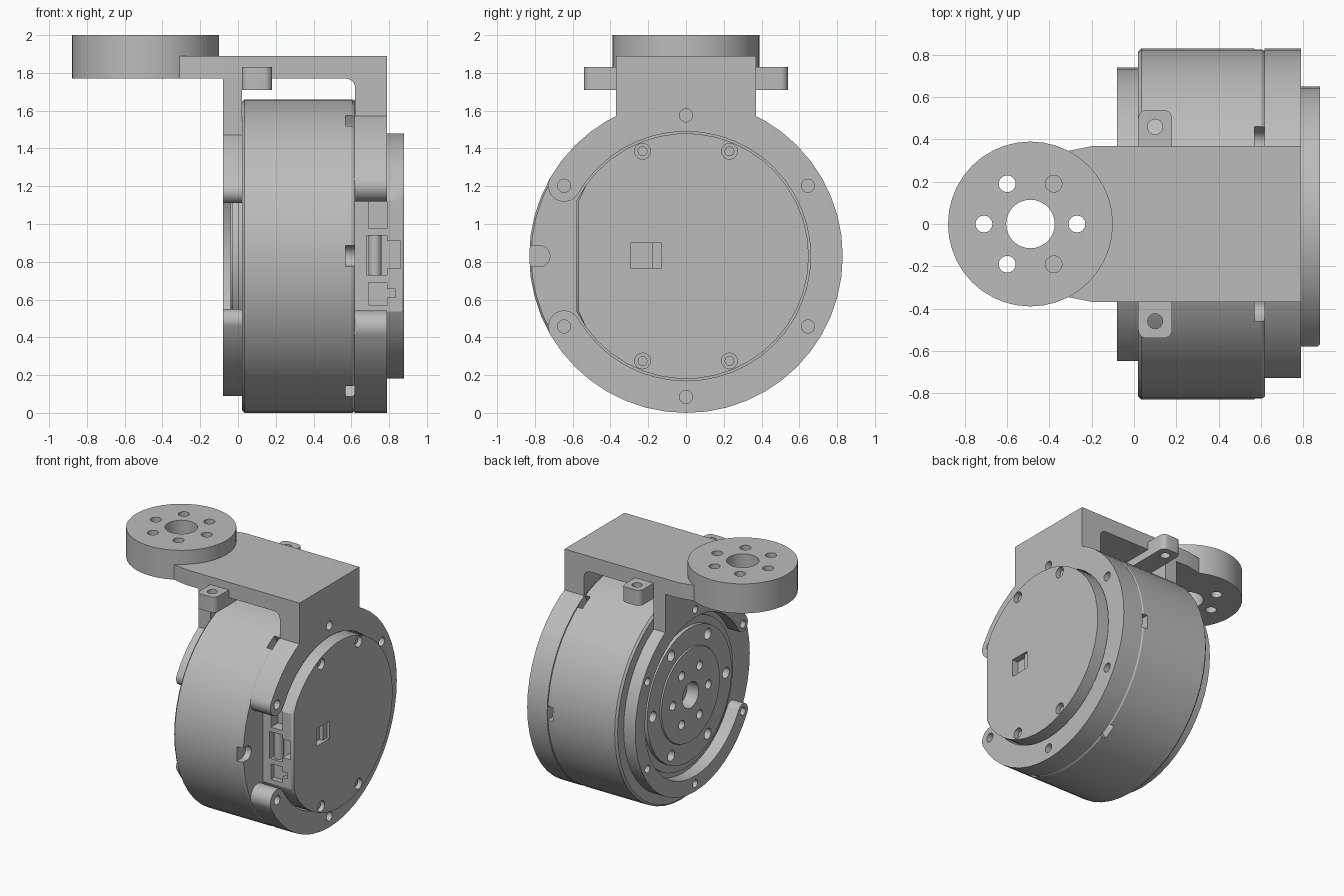
import bpy, bmesh, math
from math import cos, sin, pi, radians
from mathutils import Vector, Matrix

old = bpy.data.objects.get("Cube")
if old:
    bpy.data.objects.remove(old, do_unlink=True)

grey = bpy.data.materials.new("plain_grey")
grey.use_nodes = True
colour = (0.5, 0.5, 0.5, 1)
grey.diffuse_color = colour
grey.node_tree.nodes["Principled BSDF"].inputs["Base Color"].default_value = colour

HUB = 0.83  # height of the motor axis


def finish(name, bm):
    bmesh.ops.recalc_face_normals(bm, faces=bm.faces[:])
    mesh = bpy.data.meshes.new(name)
    bm.to_mesh(mesh)
    bm.free()
    mesh.materials.append(grey)
    obj = bpy.data.objects.new(name, mesh)
    bpy.context.scene.collection.objects.link(obj)
    return obj


def add_prism(bm, pts, lo, hi, axis):
    """Extrude a flat outline from lo to hi along an axis."""
    place = {"x": lambda u, v, t: (t, u, v),
             "y": lambda u, v, t: (u, t, v),
             "z": lambda u, v, t: (u, v, t)}[axis]
    a, b = ([bm.verts.new(place(u, v, t)) for u, v in pts] for t in (lo, hi))
    bm.faces.new(a)
    bm.faces.new(b[::-1])
    for i in range(len(pts)):
        bm.faces.new((a[i - 1], a[i], b[i], b[i - 1]))


def prism(name, *shapes):
    bm = bmesh.new()
    for shape in shapes:
        add_prism(bm, *shape)
    return finish(name, bm)


def arc(cu, cv, r, start, end, n):
    angles = [radians(start + (end - start) * i / n) for i in range(n + 1)]
    return [(cu + r * cos(a), cv + r * sin(a)) for a in angles]


def circle(cu, cv, r, n=16):
    return arc(cu, cv, r, 0, 360, n)[:-1]


def rect(u0, u1, v0, v1):
    return [(u0, v0), (u1, v0), (u1, v1), (u0, v1)]


def hole_ring(radius, r, start, lo, hi):
    """Six round holes about the motor axis."""
    return [(circle(radius * cos(a), HUB + radius * sin(a), r), lo, hi, "x")
            for a in (radians(start + 60 * i) for i in range(6))]


def cut(obj, *shapes):
    cutter = prism("cutter", *shapes)
    cutter.hide_render = True
    mod = obj.modifiers.new("cut", "BOOLEAN")
    mod.operation, mod.solver, mod.object = "DIFFERENCE", "EXACT", cutter
    graph = bpy.context.evaluated_depsgraph_get()
    mesh = bpy.data.meshes.new_from_object(obj.evaluated_get(graph))
    obj.modifiers.clear()
    obj.data = mesh
    bpy.data.objects.remove(cutter, do_unlink=True)


def c_ring(name, inner, outer, lo, hi):
    """Open ring with rounded ends, gap facing the front."""
    mid, half = (inner + outer) / 2, (outer - inner) / 2
    ends = [(mid * cos(radians(a)), HUB + mid * sin(radians(a))) for a in (150, -150)]
    pts = arc(0, HUB, outer, -150, 150, 40)
    pts += arc(*ends[0], half, 150, 330, 10)[1:]
    pts += arc(0, HUB, inner, 150, -150, 40)[1:]
    pts += arc(*ends[1], half, 30, 210, 10)[1:-1]
    return prism(name, (pts, lo, hi, "x"))


# Motor body with stepped output rotor, turned about the x axis
profile = [(0.06, 0), (0.06, 0.1), (-0.04, 0.1), (-0.04, 0.36), (-0.03, 0.365),
           (-0.03, 0.52), (0, 0.52), (0, 0.58), (0.02, 0.58), (0.02, 0.815),
           (0.035, HUB), (0.605, HUB), (0.62, 0.82), (0.62, 0)]
bm = bmesh.new()
verts = [bm.verts.new((x, 0, HUB + r)) for x, r in profile]
edges = [bm.edges.new(pair) for pair in zip(verts, verts[1:])]
bmesh.ops.spin(bm, geom=verts + edges, cent=(0, 0, HUB), axis=(1, 0, 0),
               angle=2 * pi, steps=48)
bmesh.ops.remove_doubles(bm, verts=bm.verts[:], dist=0.0005)
bmesh.ops.dissolve_degenerate(bm, edges=bm.edges[:], dist=0.0005)
motor_body = finish("motor_body", bm)
cut(motor_body, *hole_ring(0.22, 0.035, 0, -0.1, 0.05))
cut(motor_body, *hole_ring(0.45, 0.042, 0, -0.1, 0.05))

# Six slots along the body rim
slots = []
for i in range(6):
    a = radians(60 * i)
    outline = arc(0.775, 0, 0.055, 90, 270, 10) + [(0.9, -0.055), (0.9, 0.055)]
    slots.append(([(u * cos(a) - v * sin(a), HUB + u * sin(a) + v * cos(a))
                   for u, v in outline], 0.57, 0.7, "x"))
cut(motor_body, *slots)

# Clamp rings on both ends
left_holes = hole_ring(0.68, 0.03, 30, -0.2, 0.015)
right_holes = hole_ring(0.745, 0.035, 30, 0.66, 0.9)
output_ring = c_ring("output_clamp_ring", 0.62, 0.74, -0.08, 0.022)
cut(output_ring, *left_holes)
rear_ring = c_ring("rear_clamp_ring", 0.66, HUB, 0.618, 0.79)
cut(rear_ring, *right_holes)

# Rear cap with a flat connector side
flat = math.degrees(math.acos(0.58 / 0.65))
outline = arc(0, HUB, 0.65, -180 + flat, 180 - flat, 36)
inner = [(u * 0.985, HUB + (v - HUB) * 0.985) for u, v in outline]
bm = bmesh.new()
add_prism(bm, outline, 0.61, 0.88, "x")
rim = [e for e in bm.edges if all(v.co.x > 0.87 for v in e.verts)]
bmesh.ops.bevel(bm, geom=rim, offset=0.012, segments=1, affect="EDGES")
rear_cap = finish("rear_cap", bm)
screws = [(u, HUB + v) for u in (-0.23, 0.23) for v in (-0.555, 0.555)]
cut(rear_cap, *[(circle(u, v, 0.042), 0.82, 0.95, "x") for u, v in screws],
    (rect(-0.29, -0.13, 0.765, 0.9), 0.83, 0.95, "x"))
prism("cap_screws", *[(circle(u, v, 0.026), 0.81, 0.855, "x") for u, v in screws])
prism("cap_switch", (rect(-0.18, -0.13, 0.765, 0.9), 0.82, 0.86, "x"))

# Connector sockets in the flat side
stepped = [(0.68, 0.73), (0.79, 0.73), (0.79, 0.765), (0.86, 0.765),
           (0.86, 0.91), (0.79, 0.91), (0.79, 0.94), (0.68, 0.94)]
small = [(0.69, 0.57), (0.79, 0.57), (0.79, 0.61), (0.835, 0.61),
         (0.835, 0.655), (0.79, 0.655), (0.79, 0.69), (0.69, 0.69)]
cut(rear_cap, (rect(0.69, 0.79, 0.975, 1.125), -0.7, -0.49, "y"),
    (stepped, -0.7, -0.49, "y"), (small, -0.7, -0.54, "y"))
prism("socket_pin", (circle(0.725, -0.53, 0.035), 0.72, 0.95, "z"))

# Bracket: a plate with two legs reaching the clamp rings
saddle = [(-0.08, 1.89), (-0.08, 1.46), (0.02, 1.46), (0.02, 1.77)]
saddle += arc(0.57, 1.72, 0.05, 90, 0, 6) + [(0.62, 1.55), (0.79, 1.55), (0.79, 1.89)]
bracket = prism("bracket", (saddle, -0.37, 0.37, "y"))
cut(bracket, left_holes[1], right_holes[1])

# Arm tapering into the round mounting disc
arm_outline = [(-0.08, -0.37), (-0.08, 0.37), (-0.19, 0.37),
               (-0.31, 0.346), (-0.31, -0.346), (-0.19, -0.37)]
arm = prism("arm_plate", (arm_outline, 1.77, 1.89, "z"))
disc = prism("mounting_disc", (circle(-0.49, 0, 0.39, 40), 1.77, 2.0, "z"))
bolts = []
for i in range(6):
    a = radians(60 * i)
    bottom = 1.89 if i in (1, 5) else 1.7
    bolts.append((circle(-0.49 + 0.22 * cos(a), 0.22 * sin(a), 0.04), bottom, 2.1, "z"))
cut(disc, (circle(-0.49, 0, 0.115, 28), 1.7, 2.1, "z"), *bolts)
cut(arm, bolts[0])

# Cross bar with a drilled ear on each side
ear = [(0.02, 0)]
ear += arc(0.06, 0.5, 0.04, 180, 90, 5) + arc(0.14, 0.5, 0.04, 90, 0, 5) + [(0.18, 0)]
full = ear[1:-1] + [(u, -v) for u, v in reversed(ear[1:-1])]
cross_bar = prism("cross_bar_ears", (full, 1.71, 1.83, "z"))
cut(cross_bar, *[(circle(0.1, s * 0.46, 0.036), 1.6, 1.9, "z") for s in (-1, 1)])

# Smooth round walls, crisp edges
for obj in bpy.context.scene.objects:
    obj.select_set(obj.type == "MESH")
bpy.context.view_layer.objects.active = motor_body
bpy.ops.object.shade_smooth_by_angle(angle=radians(30))
